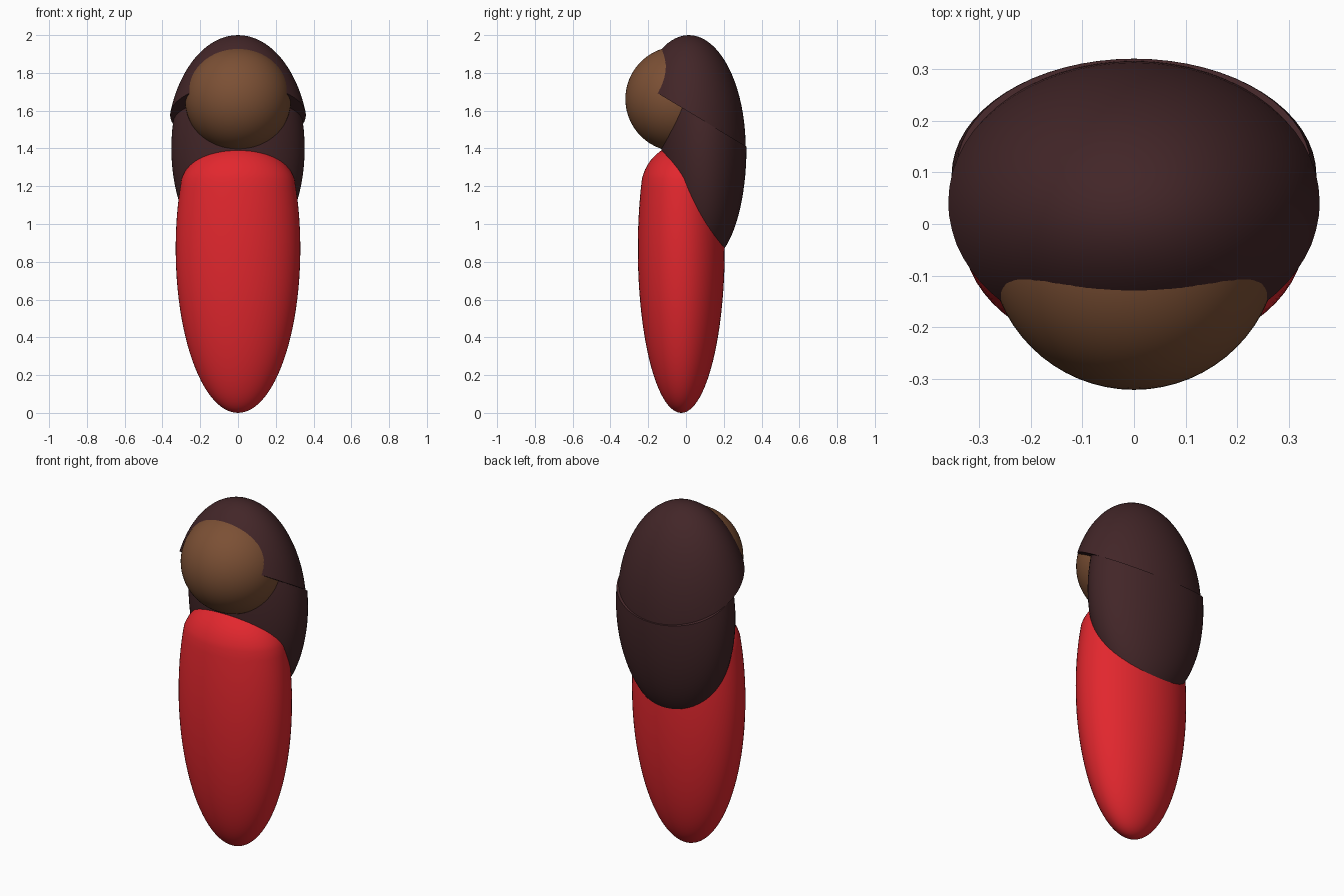
import bpy, bmesh, math
from mathutils import Vector, Matrix

if "Cube" in bpy.data.objects:
    bpy.data.objects.remove(bpy.data.objects["Cube"])


def material(name, rgb):
    m = bpy.data.materials.new(name)
    m.diffuse_color = (*rgb, 1)
    m.use_nodes = True
    m.node_tree.nodes["Principled BSDF"].inputs["Base Color"].default_value = m.diffuse_color
    return m


RED = material("red", (0.76, 0.02, 0.027))
SKIN = material("skin", (0.2, 0.08, 0.035))
HAIR = material("hair", (0.055, 0.019, 0.021))


def finish(name, bm, mat):
    bmesh.ops.recalc_face_normals(bm, faces=bm.faces)
    me = bpy.data.meshes.new(name)
    bm.to_mesh(me)
    bm.free()
    ob = bpy.data.objects.new(name, me)
    bpy.context.collection.objects.link(ob)
    me.materials.append(mat)
    bpy.ops.object.select_all(action='DESELECT')
    ob.select_set(True)
    bpy.context.view_layer.objects.active = ob
    bpy.ops.object.shade_smooth_by_angle(angle=math.radians(20))
    return ob


def ellipsoid(name, centre, radii, mat, cut=None):
    """Ellipsoid, optionally capped by a plane: the normal side is removed."""
    bm = bmesh.new()
    xf = Matrix.Translation(centre) @ Matrix.Diagonal((*radii, 1))
    bmesh.ops.create_uvsphere(bm, u_segments=64, v_segments=40, radius=1, matrix=xf)
    if cut:
        res = bmesh.ops.bisect_plane(bm, geom=bm.verts[:] + bm.edges[:] + bm.faces[:],
                                     plane_co=cut[0], plane_no=cut[1], clear_outer=True)
        rim = [e for e in res["geom_cut"] if isinstance(e, bmesh.types.BMEdge)]
        bmesh.ops.edgeloop_fill(bm, edges=rim)
    return finish(name, bm, mat)


# Body: tall egg up to the shoulder crease, then a shallower dome
SHOULDER, N = 1.24, 64
end = math.asin((SHOULDER - 0.87) / 0.87)
profile = []
for i in range(1, 33):
    a = -math.pi / 2 + (end + math.pi / 2) * i / 32
    profile.append((0.33 * math.cos(a), 0.87 + 0.87 * math.sin(a)))
start = math.asin(0.25)
for i in range(1, 12):
    a = start + (math.pi / 2 - start) * i / 12
    profile.append((0.308 * math.cos(a), 1.18 + 0.24 * math.sin(a)))

bm = bmesh.new()
rings = []
for r, z in profile:
    rings.append([bm.verts.new((r * math.cos(t), -0.025 + 0.697 * r * math.sin(t), z))
                  for t in (2 * math.pi * k / N for k in range(N))])
for lo, hi in zip(rings, rings[1:]):
    for k in range(N):
        j = (k + 1) % N
        bm.faces.new((lo[k], lo[j], hi[j], hi[k]))
for ring, z in ((rings[0], 0.0), (rings[-1], 1.42)):
    tip = bm.verts.new((0, -0.025, z))
    for k in range(N):
        bm.faces.new((ring[k], ring[(k + 1) % N], tip))
finish("body", bm, RED)

# Head
ellipsoid("head", (0, -0.04, 1.662), (0.281, 0.281, 0.279), SKIN)

# Hair: crown above a tilted seam, back hair below it
seam = Vector((0, 0, 1.602))
up = Vector((0, 0.6, 1)).normalized()
ellipsoid("hair_crown", (0, 0.015, 1.4), (0.378, 0.301, 0.6), HAIR, (seam, -up))
ellipsoid("hair_back", (0, 0.095, 1.4), (0.353, 0.225, 0.605), HAIR, (seam, up))
